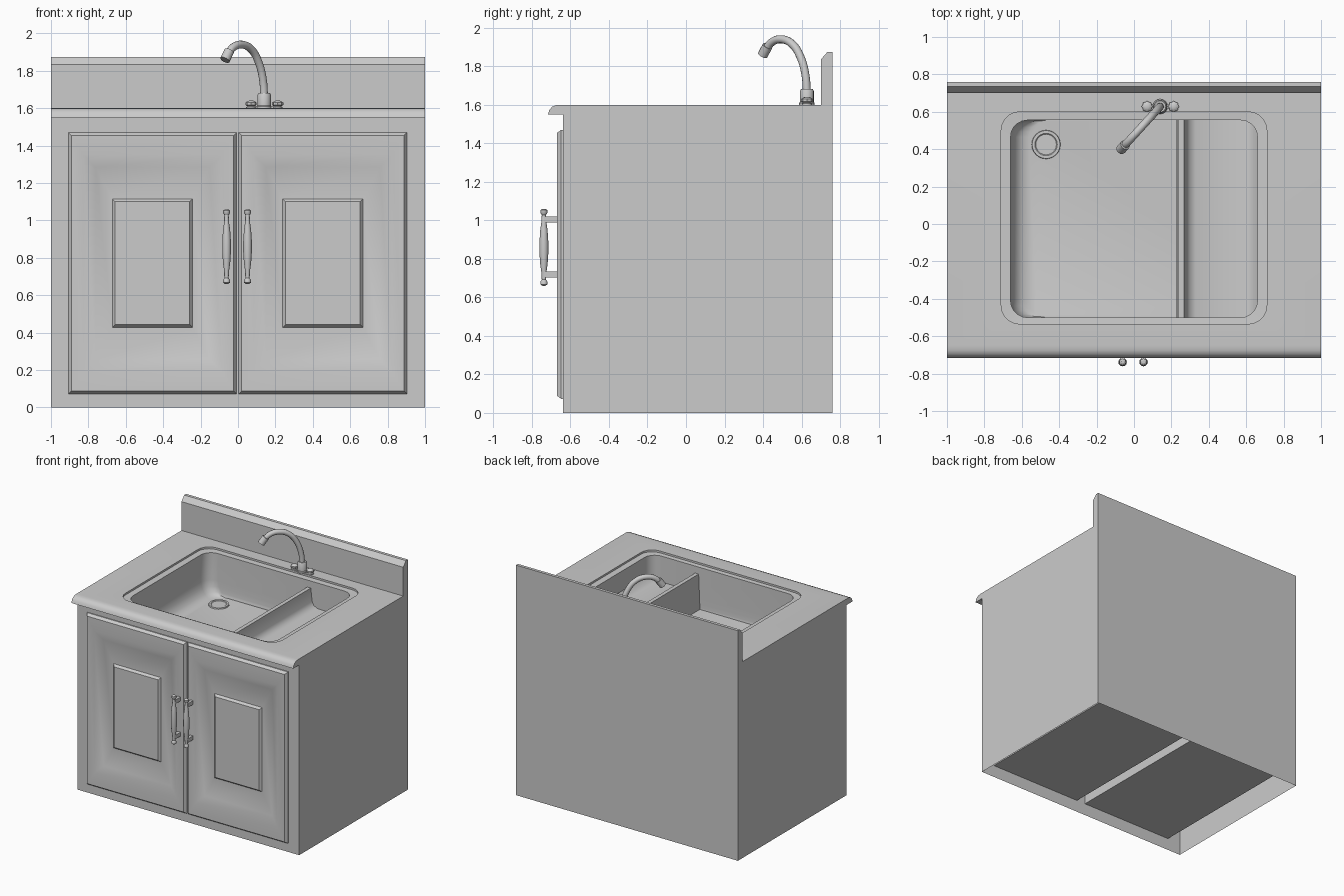
import bpy, bmesh, math
from mathutils import Vector

if "Cube" in bpy.data.objects:
    bpy.data.objects.remove(bpy.data.objects["Cube"])


def finish(name, bm, smooth=30):
    """Turn a bmesh into a named object with sharp-edged smooth shading."""
    me = bpy.data.meshes.new(name)
    bm.to_mesh(me)
    bm.free()
    ob = bpy.data.objects.new(name, me)
    bpy.context.collection.objects.link(ob)
    if smooth:
        bpy.ops.object.select_all(action='DESELECT')
        ob.select_set(True)
        bpy.context.view_layer.objects.active = ob
        bpy.ops.object.shade_smooth_by_angle(angle=math.radians(smooth))
    return ob


def loft(name, rings, cap_first=False, cap_last=True, smooth=30, recalc=False):
    """Skin a list of closed rings that share a point count."""
    bm = bmesh.new()
    vs = [[bm.verts.new(p) for p in ring] for ring in rings]
    n = len(rings[0])
    for a, b in zip(vs, vs[1:]):
        for i in range(n):
            j = (i + 1) % n
            bm.faces.new((a[i], a[j], b[j], b[i]))
    if cap_first:
        bm.faces.new(vs[0][::-1])
    if cap_last:
        bm.faces.new(vs[-1])
    if recalc:
        bmesh.ops.recalc_face_normals(bm, faces=bm.faces)
    return finish(name, bm, smooth)


def lathe(name, profile, centre, n=16, lobes=0.0, smooth=35):
    """Spin (radius, z) pairs about a vertical axis."""
    rings = []
    for r, z in profile:
        rings.append([(centre[0] + r * (1 - lobes * (i % 2)) * math.cos(math.tau * i / n),
                       centre[1] + r * (1 - lobes * (i % 2)) * math.sin(math.tau * i / n), z)
                      for i in range(n)])
    return loft(name, rings, True, True, smooth, True)


def box(name, x0, x1, y0, y1, z0, z1):
    ring = lambda z: [(x0, y0, z), (x1, y0, z), (x1, y1, z), (x0, y1, z)]
    return loft(name, [ring(z0), ring(z1)], True, True, 0, True)


def rounded(x0, x1, y0, y1, r, z, seg=5):
    pts = []
    for k, (cx, cy) in enumerate([(x1 - r, y1 - r), (x0 + r, y1 - r), (x0 + r, y0 + r), (x1 - r, y0 + r)]):
        for i in range(seg + 1):
            a = math.pi / 2 * (k + i / seg)
            pts.append((cx + r * math.cos(a), cy + r * math.sin(a), z))
    return pts


def tube(name, pts, depth, kind='BEZIER'):
    cu = bpy.data.curves.new(name, 'CURVE')
    cu.dimensions = '3D'
    cu.bevel_depth = depth
    cu.bevel_resolution = 4
    cu.resolution_u = 6
    cu.use_fill_caps = True
    sp = cu.splines.new(kind)
    if kind == 'BEZIER':
        sp.bezier_points.add(len(pts) - 1)
        for b, p in zip(sp.bezier_points, pts):
            b.co = p
            b.handle_left_type = b.handle_right_type = 'AUTO'
    else:
        sp.points.add(len(pts) - 1)
        for b, p in zip(sp.points, pts):
            b.co = (*p, 1)
    ob = bpy.data.objects.new(name, cu)
    bpy.context.collection.objects.link(ob)
    bpy.ops.object.select_all(action='DESELECT')
    ob.select_set(True)
    bpy.context.view_layer.objects.active = ob
    bpy.ops.object.convert(target='MESH')
    bpy.ops.object.shade_smooth_by_angle(angle=math.radians(40))


# cabinet shell, open underneath
shell = lambda z: [(-1, -.64, z), (1, -.64, z), (1, .76, z), (-1, .76, z)]
loft("cabinet_body", [shell(0), shell(1.55)], False, False, 0)

# two inner compartments seen from below
for side, x0, x1 in (("left", -.88, -.04), ("right", .04, .88)):
    box(side + "_compartment", x0, x1, -.639, .755, .1, 1.2)

# worktop with rolled front edge and chamfered backsplash
profile = [(-.64, 1.55), (-.717, 1.55), (-.71, 1.573), (-.695, 1.59), (-.675, 1.598), (-.65, 1.6),
           (.70, 1.6), (.70, 1.835), (.735, 1.875), (.76, 1.875), (.76, 1.55)]
counter = loft("worktop", [[(x, y, z) for y, z in profile] for x in (-1, 1)], True, True, 0, True)
OUT = (-.71, .71, -.535, .60, .1)
cutter = loft("sink_cutter", [rounded(*OUT, 1.5), rounded(*OUT, 1.7)], True, True, 0, True)
cutter.hide_render = True
mod = counter.modifiers.new("sink_hole", 'BOOLEAN')
mod.object = cutter
mod.solver = 'EXACT'
bpy.context.view_layer.objects.active = counter
bpy.ops.object.modifier_apply(modifier=mod.name)
bpy.data.objects.remove(cutter)
counter.select_set(True)
bpy.ops.object.shade_smooth_by_angle(angle=math.radians(30))

# sink basin, sweeping into the floor at its left end
rings = [rounded(*OUT, 1.585), rounded(-.66, .66, -.50, .555, .09, 1.582)]
for dx, z in ((0, 1.36), (.012, 1.31), (.035, 1.27), (.065, 1.248), (.1, 1.24)):
    rings.append(rounded(-.66 + dx, .66, -.50, .555, .09, z))
loft("sink_basin", rings, recalc=False)

# divider and the shallower right-hand bowl
step = [(.225, 1.2), (.225, 1.26), (.236, 1.525), (.268, 1.525), (.28, 1.42), (.295, 1.39), (.33, 1.373),
        (.59, 1.37), (.63, 1.38), (.66, 1.42), (.66, 1.2)]
loft("sink_divider", [[(x, y, z) for x, z in step] for y in (-.5, .555)], True, True, 40, True)

# drain
lathe("drain", [(.078, 1.235), (.075, 1.25), (.06, 1.25), (.055, 1.246)], (-.47, .425), 24)

# panelled doors: nested rectangles stepping in and out
steps = [(0, 0, -.64), (0, 0, -.648), (.016, .016, -.67), (.08, .12, -.67), (.145, .185, -.642),
         (.235, .355, -.642), (.25, .37, -.66)]
for side, x0, x1 in (("left", -.907, -.008), ("right", .004, .903)):
    rings = []
    for ix, iz, y in steps:
        a, b, c, d = x0 + ix, x1 - ix, .073 + iz, 1.47 - iz
        rings.append([(a, y, c), (b, y, c), (b, y, d), (a, y, d)])
    loft(side + "_door", rings, False, True, 25)

# turned handles on square posts
spindle = [(.008, .66), (.018, .667), (.018, .682), (.011, .692), (.013, .73), (.019, .77), (.023, .83), (.023, .89),
           (.019, .95), (.013, .99), (.011, 1.028), (.018, 1.038), (.018, 1.053), (.008, 1.06)]
for side, x in (("left", -.061), ("right", .051)):
    lathe(side + "_handle", spindle, (x, -.738), 12)
    for pos, z in (("lower", .718), ("upper", 1.005)):
        box(f"{side}_handle_{pos}_post", x - .013, x + .013, -.738, -.665, z - .016, z + .016)

# tap: body, swan neck turned towards the left bowl, nozzle
TAP = Vector((.14, .628, 0))
swing = Vector((-.21, -.23, 0))
at = lambda s, z: TAP + swing * s + Vector((0, 0, z))
lathe("tap_body", [(.04, 1.598), (.04, 1.61), (.036, 1.615), (.036, 1.672), (.03, 1.682)], TAP, 16)
tube("tap_neck", [at(0, 1.66), at(.03, 1.75), at(.14, 1.845), at(.33, 1.915), at(.57, 1.94), at(.8, 1.924),
                  at(.93, 1.885)], .021)
tube("tap_nozzle", [at(.89, 1.905), at(1.0, 1.858)], .027, 'POLY')

# tap knobs with scalloped grips, joined by a low plate
box("tap_plate", .07, .212, .616, .64, 1.598, 1.612)
for side, x in (("left", .07), ("right", .212)):
    lathe(side + "_tap_stem", [(.026, 1.598), (.026, 1.606), (.016, 1.612), (.016, 1.62)], (x, .628), 12)
    lathe(side + "_tap_knob", [(.024, 1.613), (.03, 1.618), (.03, 1.63), (.02, 1.637), (.012, 1.64)],
          (x, .628), 16, .15)
